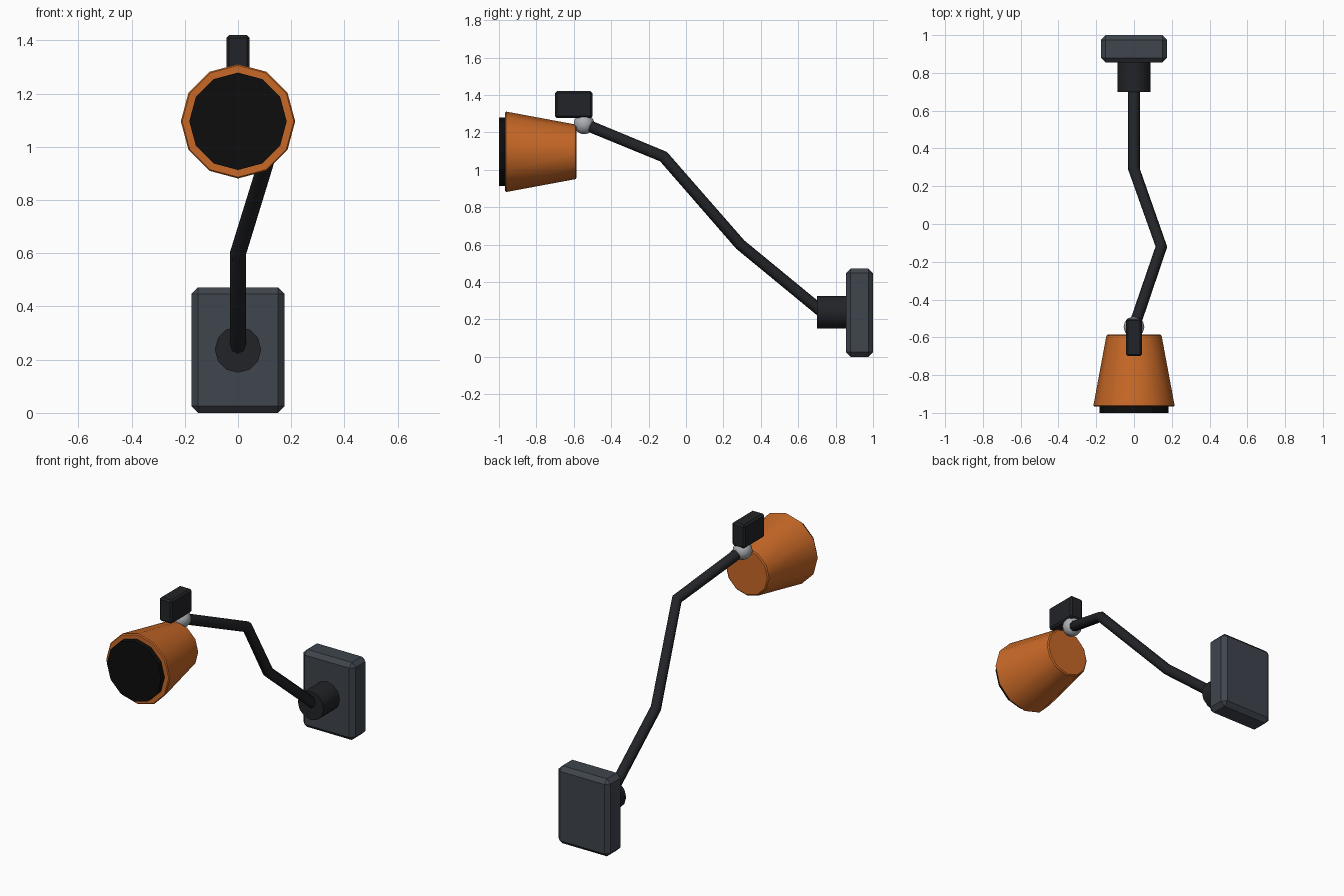
import bpy
from math import radians

if "Cube" in bpy.data.objects:
    bpy.data.objects.remove(bpy.data.objects["Cube"])


def material(name, rgb):
    m = bpy.data.materials.new(name)
    m.diffuse_color = (*rgb, 1)
    m.use_nodes = True
    m.node_tree.nodes["Principled BSDF"].inputs["Base Color"].default_value = m.diffuse_color
    return m


slate = material("slate", (0.05, 0.06, 0.075))
black = material("black", (0.016, 0.017, 0.02))
glass_black = material("lens_black", (0.004, 0.004, 0.004))
orange = material("orange", (0.58, 0.14, 0.02))
steel = material("steel", (0.42, 0.43, 0.46))


def finish(name, mat, bevel=0, smooth=None):
    ob = bpy.context.object
    ob.name = name
    ob.data.materials.append(mat)
    if bevel:
        b = ob.modifiers.new("bevel", 'BEVEL')
        b.width = bevel
        b.segments = 1
        b.limit_method = 'ANGLE'
        b.angle_limit = radians(40)
    if smooth:
        bpy.ops.object.shade_smooth_by_angle(angle=radians(smooth))
    return ob


def box(name, lo, hi, mat, bevel):
    bpy.ops.mesh.primitive_cube_add(size=1, location=[(a + b) / 2 for a, b in zip(lo, hi)])
    bpy.context.object.scale = [b - a for a, b in zip(lo, hi)]
    bpy.ops.object.transform_apply(location=False, rotation=False, scale=True)
    return finish(name, mat, bevel)


def drum(name, y_front, y_back, r_front, r_back, z, mat, bevel=0, smooth=None):
    """12-sided tapered drum lying along y."""
    bpy.ops.mesh.primitive_cone_add(vertices=12, radius1=r_front, radius2=r_back,
                                    depth=y_back - y_front,
                                    location=(0, (y_front + y_back) / 2, z),
                                    rotation=(radians(-90), 0, 0))
    return finish(name, mat, bevel, smooth)


# wall plate and the hub the arm grows from
box("wall_plate", (-0.175, 0.855, 0), (0.175, 1.0, 0.472), slate, 0.025)
drum("arm_hub", 0.70, 0.86, 0.087, 0.087, 0.238, black, smooth=35)

# bent arm swept along a path
curve = bpy.data.curves.new("arm", 'CURVE')
curve.dimensions = '3D'
curve.bevel_depth = 0.031
curve.bevel_resolution = 2
curve.use_fill_caps = True
path = [(0, 0.74, 0.23), (0, 0.29, 0.60), (0.145, -0.12, 1.07), (0, -0.545, 1.245)]
spline = curve.splines.new('POLY')
spline.points.add(len(path) - 1)
for point, co in zip(spline.points, path):
    point.co = (*co, 1)
tmp = bpy.data.objects.new("arm_path", curve)
bpy.context.collection.objects.link(tmp)
mesh = bpy.data.meshes.new_from_object(tmp.evaluated_get(bpy.context.evaluated_depsgraph_get()))
bpy.data.objects.remove(tmp)
arm = bpy.data.objects.new("arm", mesh)
mesh.materials.clear()
mesh.materials.append(black)
bpy.context.collection.objects.link(arm)

# ball joint at the arm tip
bpy.ops.mesh.primitive_uv_sphere_add(segments=12, ring_count=8, radius=0.055,
                                     location=(0, -0.545, 1.245))
finish("ball_joint", steel, smooth=60)

# switch box above the shade
box("switch_box", (-0.043, -0.70, 1.277), (0.043, -0.50, 1.42), black, 0.01)

# lamp shade and its dark lens
drum("shade", -0.967, -0.585, 0.216, 0.145, 1.096, orange, 0.006, 35)
drum("lens", -1.0, -0.95, 0.183, 0.183, 1.096, glass_black)
